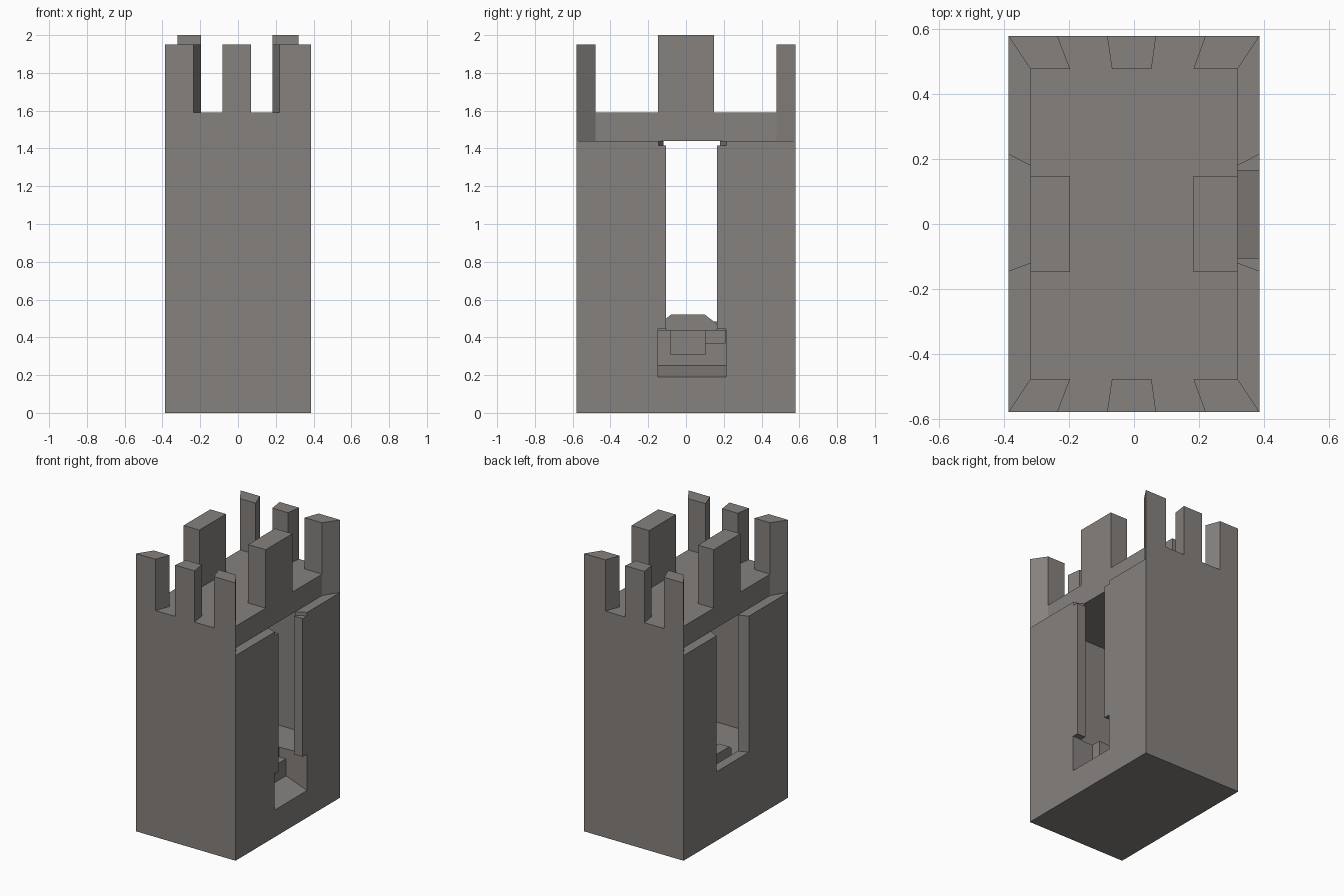
import bpy, bmesh

if "Cube" in bpy.data.objects:
    bpy.data.objects.remove(bpy.data.objects["Cube"])

stone = bpy.data.materials.new("warm grey stone")
stone.diffuse_color = (0.235, 0.22, 0.21, 1)
stone.use_nodes = True
stone.node_tree.nodes["Principled BSDF"].inputs["Base Color"].default_value = stone.diffuse_color

W, D = 0.387, 0.58      # outer half width and depth
IW, ID = 0.319, 0.478   # inner half width and depth


def prism(name, pts, lo, hi, axis="z"):
    """Extrude a 2D outline along an axis (z: xy points, y: xz points, x: yz points)."""
    def place(p, t):
        return {"z": (p[0], p[1], t), "y": (p[0], t, p[1]), "x": (t, p[0], p[1])}[axis]
    bm = bmesh.new()
    a = [bm.verts.new(place(p, lo)) for p in pts]
    b = [bm.verts.new(place(p, hi)) for p in pts]
    n = len(pts)
    bm.faces.new(a[::-1])
    bm.faces.new(b)
    for i in range(n):
        j = (i + 1) % n
        bm.faces.new((a[i], a[j], b[j], b[i]))
    bmesh.ops.recalc_face_normals(bm, faces=bm.faces[:])
    me = bpy.data.meshes.new(name)
    bm.to_mesh(me)
    bm.free()
    me.materials.append(stone)
    ob = bpy.data.objects.new(name, me)
    bpy.context.collection.objects.link(ob)
    return ob


def box(name, x0, x1, y0, y1, z0, z1):
    return prism(name, [(x0, y0), (x1, y0), (x1, y1), (x0, y1)], z0, z1)


def cut(target, cutter):
    mod = target.modifiers.new("cut", "BOOLEAN")
    mod.operation = "DIFFERENCE"
    mod.solver = "EXACT"
    mod.object = cutter
    bpy.context.view_layer.objects.active = target
    bpy.ops.object.modifier_apply(modifier=mod.name)
    bpy.data.objects.remove(cutter)


# Hollow tower body with a solid base
body = box("tower_body", -W, W, -D, D, 0, 1.44)
cut(body, box("room_cutter", -IW, IW, -ID, ID, 0.44, 1.6))

# Left slot with splayed sides, right slot straight with a splayed notch at its top
splay = [(0.454, -0.17), (0.454, 0.25), (0.30, 0.17), (0.30, -0.1125)]
cut(body, prism("left_slot_cutter", [(-x, y) for x, y in splay], 0.485, 1.6))
cut(body, prism("right_notch_cutter", splay, 1.415, 1.6))
cut(body, box("right_slot_cutter", 0.30, 0.45, -0.105, 0.165, 0.42, 1.6))

# Entrance ramp and inner steps at the foot of the right slot
ramp = [(0.45, 0.167), (0.224, 0.25), (0.224, 0.445), (0.45, 0.445)]
cut(body, prism("ramp_cutter", ramp, -0.147, 0.213, "y"))
cut(body, box("step_cutter", 0.12, 0.25, -0.08, 0.10, 0.31, 0.5))
cut(body, box("side_step_cutter", 0.17, 0.25, 0.09, 0.21, 0.37, 0.5))

# Raised sill inside the left slot
prism("inner_sill", [(-0.105, 0.44), (-0.105, 0.50), (-0.08, 0.52), (0.10, 0.52),
                     (0.165, 0.47), (0.165, 0.44)], -0.28, -0.20, "x")

# Roof deck, full width at the ends and set back along the sides
prism("roof_deck", [(-W, -D), (W, -D), (IW, -ID), (IW, ID),
                    (W, D), (-W, D), (-IW, ID), (-IW, -ID)], 1.44, 1.59)

# Battlements on the front and back: two corners and a middle block each
outlines = {
    "left_corner": [(-W, D), (-0.236, D), (-0.197, ID), (-IW, ID)],
    "middle": [(-0.083, D), (0.068, D), (0.054, ID), (-0.068, ID)],
    "right_corner": [(0.22, D), (W, D), (IW, ID), (0.183, ID)],
}
for end, s in (("front", -1), ("back", 1)):
    for part, pts in outlines.items():
        prism(f"{end}_{part}_battlement", [(x, s * y) for x, y in pts], 1.59, 1.95)

# Taller battlements on the sides
box("left_battlement", -IW, -0.197, -0.148, 0.148, 1.59, 2.0)
box("right_battlement", 0.183, IW, -0.148, 0.148, 1.59, 2.0)
